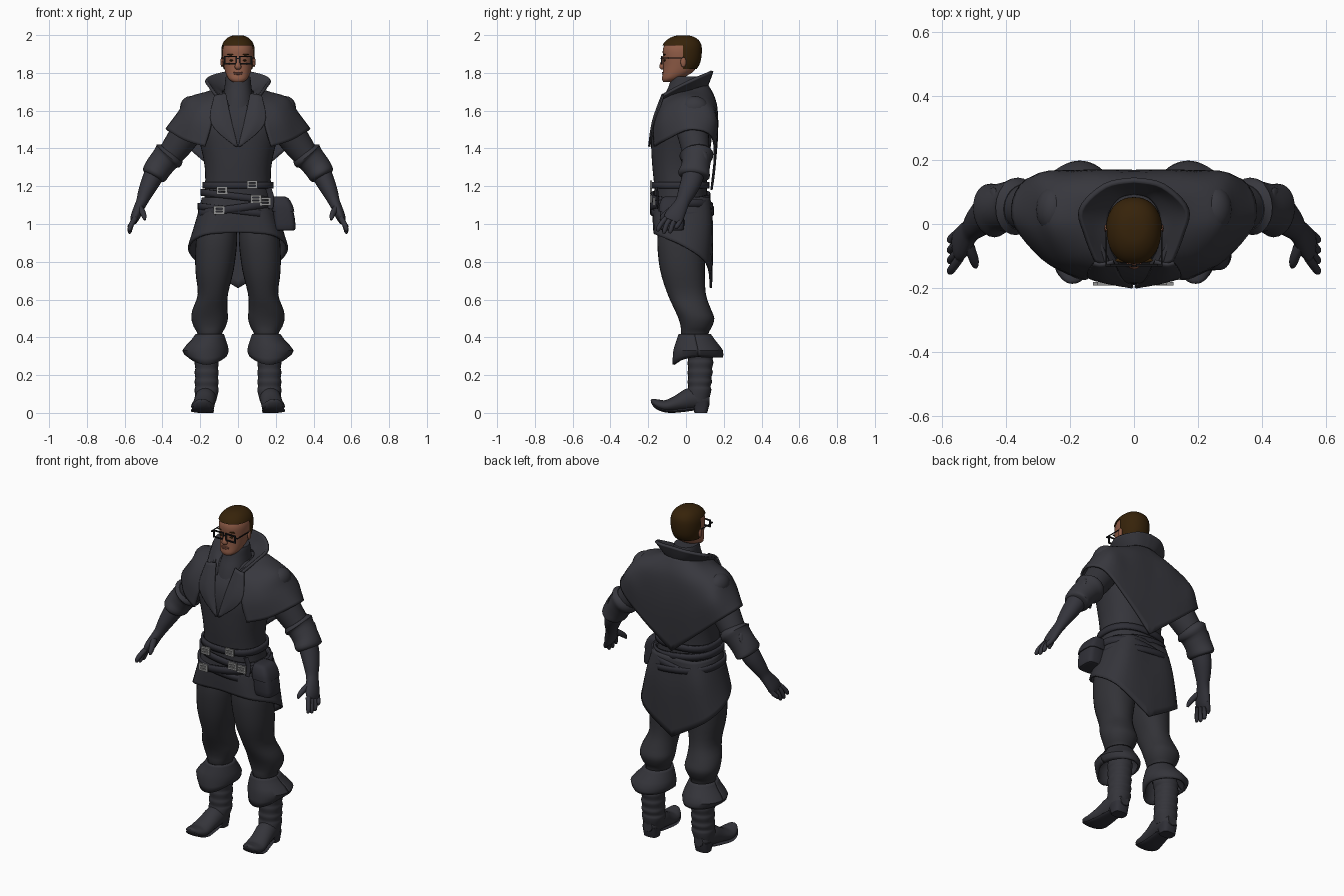
import bpy, bmesh, math
from mathutils import Vector as V


def colour(name, rgb):
    m = bpy.data.materials.new(name)
    m.diffuse_color = (*rgb, 1)
    return m


COAT = colour("coat_cloth", (0.035, 0.035, 0.043))
CAPE = colour("cape_cloth", (0.039, 0.039, 0.048))
PANTS = colour("trouser_cloth", (0.032, 0.032, 0.038))
LEATHER = colour("leather", (0.029, 0.029, 0.038))
GLOVE = colour("glove_leather", (0.035, 0.035, 0.045))
METAL = colour("buckle_metal", (0.28, 0.28, 0.28))
SKIN = colour("skin", (0.28, 0.108, 0.063))
LIPS = colour("lips", (0.23, 0.085, 0.055))
HAIR = colour("hair", (0.037, 0.0165, 0.003))
BLACK = colour("glasses_black", (0.008, 0.008, 0.009))


def spline(pts, n):
    """Catmull-Rom samples, n per span, for tuples of any length."""
    P = [pts[0]] + list(pts) + [pts[-1]]
    out = []
    for i in range(len(pts) - 1):
        for k in range(n):
            t = k / n
            out.append(tuple(0.5 * (2 * b + (c - a) * t + (2 * a - 5 * b + 4 * c - d) * t * t
                       + (3 * b - a - 3 * c + d) * t ** 3) for a, b, c, d in zip(*P[i:i + 4])))
    return out + [tuple(pts[-1])]


def finish(name, bm, mat, mirror=False, thick=0, angle=40):
    bmesh.ops.recalc_face_normals(bm, faces=bm.faces)
    me = bpy.data.meshes.new(name)
    bm.to_mesh(me)
    bm.free()
    me.materials.append(mat)
    ob = bpy.data.objects.new(name, me)
    bpy.context.collection.objects.link(ob)
    if mirror:
        ob.modifiers.new("mirror", 'MIRROR').merge_threshold = 0.0005
    if thick:
        s = ob.modifiers.new("thickness", 'SOLIDIFY')
        s.thickness, s.offset = thick, 0
    bpy.context.view_layer.objects.active = ob
    bpy.ops.object.select_all(action='DESELECT')
    ob.select_set(True)
    bpy.ops.object.shade_smooth_by_angle(angle=math.radians(angle))
    return ob


def skin_rows(rows, closed=True, caps=True):
    """Bridge rows of points into a quad surface."""
    bm = bmesh.new()
    vs = [[bm.verts.new(p) for p in r] for r in rows]
    n = len(rows[0])
    for a, b in zip(vs, vs[1:]):
        for i in range(n if closed else n - 1):
            j = (i + 1) % n
            bm.faces.new((a[i], a[j], b[j], b[i]))
    if closed and caps:
        bm.faces.new(vs[0])
        bm.faces.new(vs[-1])
    return bm


def oval(n, p):
    for i in range(n):
        a = 2 * math.pi * i / n
        c, s = math.cos(a), math.sin(a)
        yield math.copysign(abs(c) ** (2 / p), c), math.copysign(abs(s) ** (2 / p), s)


def loft_bm(rings, n=32, p=2.2, k=3):
    """Rings are (z, centre x, half width, front y, back y)."""
    return skin_rows([[(cx + hw * c, (f + b) / 2 + (b - f) / 2 * s, z) for c, s in oval(n, p)]
                      for z, cx, hw, f, b in spline(rings, k)])


def loft(name, rings, mat, mirror=False, **kw):
    return finish(name, loft_bm(rings, **kw), mat, mirror)


def limb(name, pts, mat, ref=(0, 1, 0), mirror=True, n=16, k=3):
    """Tube through (x, y, z, radius along ref, other radius)."""
    P = spline(pts, k)
    rows = []
    for i, q in enumerate(P):
        t = (V(P[min(i + 1, len(P) - 1)][:3]) - V(P[max(i - 1, 0)][:3])).normalized()
        u = (V(ref) - t * t.dot(V(ref))).normalized()
        w = t.cross(u)
        rows.append([V(q[:3]) + u * q[3] * c + w * q[4] * s for c, s in oval(n, 2)])
    return finish(name, skin_rows(rows), mat, mirror)


def sheet(name, cols, mat, thick=0.012, mirror=True, k=5):
    """Cloth panel spanned by columns of control points."""
    cols = [spline(c, k) for c in cols]
    rows = [spline(r, k) for r in zip(*cols)]
    return finish(name, skin_rows(rows, closed=False), mat, mirror, thick)


def box(bm, c, size):
    r = bmesh.ops.create_cube(bm, size=1)
    for v in r['verts']:
        v.co = V(c) + V(a * b for a, b in zip(v.co, size))


def frame(name, c, w, h, t, mat, mirror=False, prong=False):
    """Upright rectangular frame facing forwards."""
    bm = bmesh.new()
    x, y, z = c
    for s in (-1, 1):
        box(bm, (x + s * w / 2, y, z), (t, t, h + t))
        box(bm, (x, y, z + s * h / 2), (w, t, t))
    if prong:
        box(bm, (x, y, z), (w, t, t * 0.8))
    return finish(name, bm, mat, mirror)


def ball(name, c, r, mat, mirror=False):
    bm = bmesh.new()
    bmesh.ops.create_uvsphere(bm, u_segments=16, v_segments=10, radius=1)
    for v in bm.verts:
        v.co = V(c) + V(a * b for a, b in zip(v.co, r))
    return finish(name, bm, mat, mirror)


# Head, face and hair
HEAD = [(1.752, 0, .028, -.120, -.07), (1.768, 0, .050, -.127, -.03), (1.80, 0, .066, -.123, .03),
        (1.84, 0, .075, -.120, .062), (1.88, 0, .081, -.121, .074), (1.92, 0, .082, -.123, .077),
        (1.95, 0, .074, -.112, .071), (1.973, 0, .057, -.088, .053), (1.988, 0, .032, -.055, .022),
        (1.992, 0, .006, -.02, -.01)]
loft("head", HEAD, SKIN, n=40, p=2.2)
bm = loft_bm([(z + .007 * (z > 1.9), x, w + .006, f - .006, b + .007) for z, x, w, f, b in HEAD], n=40, p=2.2)
for co, no in (((0, 0, 1.945), (0, 0, 1)), ((0, -.016, 0), (0, 1, 0)), ((0, 0, 1.82), (0, 0, 1))):
    bmesh.ops.bisect_plane(bm, geom=bm.verts[:] + bm.edges[:] + bm.faces[:], plane_co=co, plane_no=no)
cut = [f for f in bm.faces if f.calc_center_median().z < 1.82
       or (f.calc_center_median().z < 1.945 and f.calc_center_median().y < -.016)]
bmesh.ops.delete(bm, geom=cut, context='FACES')
finish("hair", bm, HAIR)
limb("nose", [(0, -.115, 1.885, .008, .010), (0, -.124, 1.855, .010, .011), (0, -.128, 1.832, .014, .018),
              (0, -.118, 1.822, .006, .012)], SKIN, mirror=False)
ball("ear", (.085, -.014, 1.857), (.008, .015, .027), SKIN, True)
ball("upper_lip", (0, -.120, 1.802), (.026, .008, .004), LIPS)
ball("lower_lip", (0, -.120, 1.794), (.022, .008, .005), LIPS)
ball("eye", (.034, -.112, 1.866), (.011, .007, .005), HAIR, True)
ball("eyebrow", (.036, -.113, 1.897), (.023, .007, .004), HAIR, True)
frame("glasses_rim", (.040, -.129, 1.868), .062, .038, .007, BLACK, True)
bm = bmesh.new()
box(bm, (0, -.132, 1.876), (.020, .006, .006))
for s in (-1, 1):
    box(bm, (s * .087, -.070, 1.878), (.004, .122, .005))
    box(bm, (s * .080, -.129, 1.878), (.018, .006, .006))
finish("glasses_arms", bm, BLACK)

# Neck and torso
loft("turtleneck", [(1.58, 0, .10, -.15, .09), (1.66, 0, .082, -.125, .085), (1.72, 0, .072, -.095, .075),
                    (1.775, 0, .066, -.078, .066), (1.782, 0, .060, -.07, .06)], COAT)
loft("jacket_body", [(1.0, 0, .185, -.155, .115), (1.1, 0, .182, -.165, .112), (1.2, 0, .174, -.168, .110),
                     (1.3, 0, .176, -.178, .115), (1.4, 0, .195, -.184, .13), (1.5, 0, .220, -.184, .14),
                     (1.58, 0, .215, -.162, .145), (1.64, 0, .17, -.12, .13), (1.70, 0, .09, -.07, .10)],
     COAT, p=2.25, n=40)

# Shoulder cape, coming to a point at the back
sheet("shoulder_cape", [
    [(.08, -.12, 1.675), (.13, -.146, 1.59), (.145, -.168, 1.51), (.175, -.166, 1.41)],
    [(.10, -.06, 1.69), (.195, -.098, 1.63), (.245, -.116, 1.55), (.285, -.105, 1.445)],
    [(.11, 0, 1.70), (.25, 0, 1.668), (.305, 0, 1.595), (.378, .02, 1.50)],
    [(.10, .06, 1.72), (.235, .105, 1.655), (.295, .143, 1.57), (.335, .135, 1.465)],
    [(.06, .10, 1.73), (.14, .152, 1.64), (.17, .163, 1.50), (.18, .152, 1.33)],
    [(0, .115, 1.73), (0, .155, 1.64), (0, .162, 1.45), (0, .135, 1.18)]], CAPE)

# Raised sleeve heads
ball("shoulder_puff", (.252, .045, 1.615), (.055, .075, .062), CAPE, True)

# Raised collar and lapels
sheet("collar", [
    [(.05, -.13, 1.62), (.08, -.13, 1.65), (.12, -.118, 1.685)],
    [(.08, -.05, 1.68), (.118, -.045, 1.70), (.150, -.04, 1.728)],
    [(.085, .03, 1.70), (.125, .04, 1.735), (.168, .045, 1.768)],
    [(.05, .085, 1.71), (.07, .105, 1.75), (.09, .12, 1.80)],
    [(0, .10, 1.71), (0, .12, 1.76), (0, .138, 1.81)]], CAPE, .016)
sheet("lapel", [[(.065, -.115, 1.69), (.038, -.165, 1.56), (.003, -.193, 1.41)],
                [(.10, -.125, 1.685), (.09, -.175, 1.545), (.008, -.196, 1.41)],
                [(.125, -.12, 1.68), (.14, -.166, 1.53), (.012, -.194, 1.41)]], CAPE, .01)

# Coat skirt, long and pointed behind
sheet("coat_skirt", [
    [(0, -.168, 1.14), (0, -.172, 1.05), (0, -.166, .955)],
    [(.13, -.142, 1.14), (.15, -.152, 1.05), (.18, -.15, .94)],
    [(.185, -.01, 1.14), (.214, -.02, 1.03), (.260, -.01, .88)],
    [(.13, .11, 1.14), (.17, .12, 1.0), (.205, .11, .79)],
    [(0, .122, 1.14), (0, .138, .95), (0, .132, .66)]], COAT)

# Belts, buckles and pouch
for i, (z, h, tilt, hw, f, b) in enumerate([(1.205, .036, .0, .181, -.176, .118), (1.145, .036, -.12, .192, -.180, .122),
                                            (1.085, .040, .14, .204, -.184, .136), (1.07, .034, -.12, .207, -.182, .142)]):
    rows = [[(hw * c, (f + b) / 2 + (b - f) / 2 * s, z + dz + tilt * hw * c) for c, s in oval(48, 2.4)]
            for dz in (-h / 2, 0, h / 2)]
    finish(f"belt_{i + 1}", skin_rows(rows, caps=False), LEATHER, thick=.014)
for i, (x, z, y) in enumerate([(.075, 1.210, -.185), (-.085, 1.178, -.186), (.095, 1.132, -.186),
                               (-.10, 1.073, -.186), (.145, 1.12, -.170)]):
    frame(f"buckle_{i + 1}", (x, y, z), .046, .032, .011, METAL, prong=True)
limb("belt_tail", [(.16, -.155, 1.19, .006, .016), (.175, -.15, 1.14, .006, .016), (.172, -.155, 1.08, .006, .013)],
     LEATHER, mirror=False)
loft("pouch", [(.965, .247, .042, -.12, -.025), (.978, .249, .056, -.135, -.01), (1.06, .240, .055, -.138, -.01),
               (1.125, .225, .046, -.13, -.01), (1.14, .22, .030, -.11, -.03)], LEATHER, p=4, n=24)
loft("pouch_flap", [(1.065, .240, .059, -.145, -.005), (1.10, .233, .056, -.142, -.005),
                    (1.135, .223, .045, -.128, -.01), (1.146, .218, .028, -.11, -.03)], LEATHER, p=4, n=24)

# Trousers
loft("trouser_leg", [(1.03, .105, .09, -.13, .09), (.92, .113, .109, -.152, .098), (.76, .124, .102, -.138, .10),
                     (.63, .133, .080, -.098, .105), (.55, .148, .092, -.062, .132), (.50, .150, .097, -.04, .15),
                     (.455, .150, .084, -.028, .137), (.415, .150, .064, -.025, .118), (.33, .158, .055, .0, .12)],
     PANTS, True, n=28)

# Boots with folded cuffs, creased shafts, heels and curled toes
cuff = []
for i in range(25):
    a = 2 * math.pi * i / 24
    c, s = math.cos(a), math.sin(a)
    drop = .035 + (.045 * s * s if s < 0 else .005 * s)
    cuff.append([(.150 + .070 * c, .046 + .080 * s, .415), (.156 + .088 * c, .053 + .098 * s, .38),
                 (.172 + .117 * c, .064 + .125 * s, .33), (.165 + .098 * c, .062 + .128 * s, .335 - drop)])
sheet("boot_cuff", cuff, COAT, .012, k=2)
shaft = [(.37, .157, .055, .005, .125), (.31, .163, .066, .005, .145)]
for z, b in ((.265, .145), (.215, .142), (.165, .138), (.12, .134)):
    shaft += [(z + .02, .166, .060, .012, b - .004), (z, .166, .064, .008, b)]
loft("boot_shaft", shaft + [(.06, .170, .053, .0, .12)], COAT, True, n=24)
limb("boot_foot", [(.170, .125, .07, .03, .03), (.170, .09, .07, .050, .045), (.172, .03, .075, .056, .06),
                   (.180, -.04, .052, .057, .044), (.187, -.105, .036, .062, .032), (.191, -.15, .046, .050, .026),
                   (.192, -.175, .064, .028, .014), (.192, -.182, .072, .010, .005)], COAT, (1, 0, 0), n=20)
loft("boot_heel", [(0, .172, .042, .045, .112), (.03, .172, .045, .035, .12), (.06, .172, .05, .02, .125)],
     LEATHER, True, p=3, n=20)
limb("boot_sole", [(.175, .04, .022, .045, .010), (.182, -.04, .012, .055, .010), (.188, -.10, .010, .062, .009),
                   (.191, -.15, .026, .052, .009), (.192, -.176, .052, .028, .006)], LEATHER, (1, 0, 0))

# Sleeves, elbow cuffs and gloves
limb("sleeve", [(.17, .02, 1.59, .09, .07), (.245, .03, 1.52, .088, .083), (.31, .045, 1.43, .078, .078),
                (.37, .055, 1.35, .068, .066), (.43, .045, 1.28, .055, .055)], COAT, n=24)
limb("elbow_cuff", [(.352, .052, 1.385, .072, .066), (.366, .055, 1.365, .090, .086), (.385, .055, 1.345, .080, .075),
                    (.42, .050, 1.30, .076, .072), (.443, .042, 1.262, .085, .068), (.45, .040, 1.25, .070, .056)],
     CAPE, n=24)
limb("elbow_flap", [(.425, .07, 1.40, .012, .006), (.432, .068, 1.375, .045, .014), (.452, .058, 1.32, .050, .014),
                    (.468, .045, 1.27, .030, .010)], CAPE)
limb("glove_forearm", [(.43, .045, 1.29, .058, .056), (.462, .028, 1.225, .056, .050), (.49, .003, 1.165, .047, .040),
                       (.508, -.017, 1.12, .038, .031), (.522, -.033, 1.09, .042, .028), (.543, -.062, 1.04, .052, .025),
                       (.552, -.074, 1.015, .046, .018)], GLOVE, n=20)
for i in range(4):
    d = (i - 1.5) * .027
    end = (0, .012, .010, -.012)[i]
    limb(f"finger_{i + 1}", [(.545, -.066 + d, 1.03, .014, .015), (.563, -.086 + d * 1.15, 1.0, .013, .014),
                            (.573, -.098 + d * 1.2, .975 - end, .012, .012),
                            (.572, -.102 + d * 1.2, .962 - end, .006, .006)], GLOVE, n=10)
limb("thumb", [(.520, -.060, 1.085, .020, .018), (.505, -.096, 1.062, .017, .016), (.497, -.122, 1.040, .014, .013),
               (.494, -.134, 1.022, .006, .006)], GLOVE, n=10)
